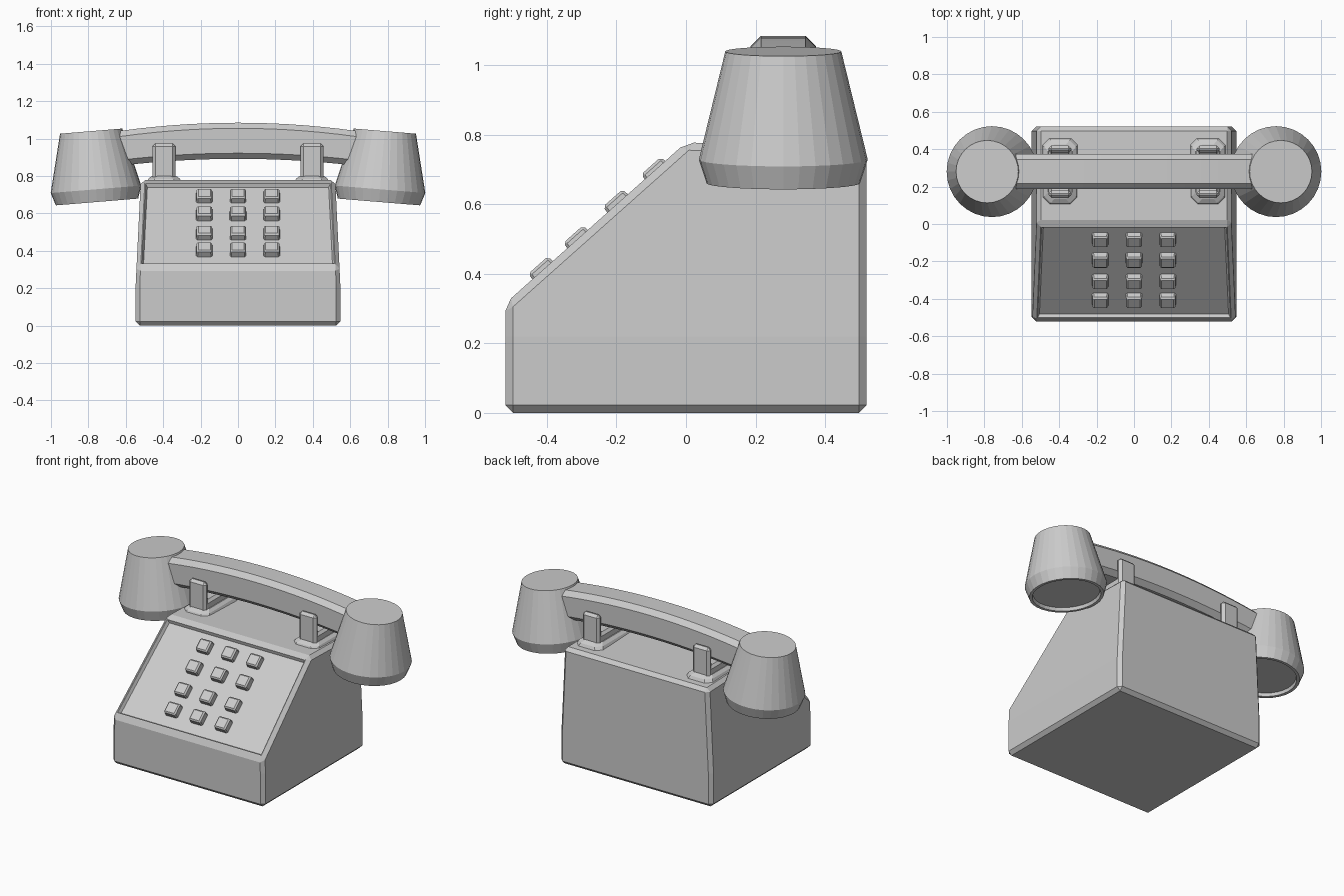
import bpy, bmesh, math
from mathutils import Matrix, Vector

if "Cube" in bpy.data.objects:
    bpy.data.objects.remove(bpy.data.objects["Cube"])

SLOPE = math.atan2(0.462, 0.52)


def make_object(name, bm, mirror=False, bevel=0):
    bmesh.ops.recalc_face_normals(bm, faces=bm.faces)
    mesh = bpy.data.meshes.new(name)
    bm.to_mesh(mesh)
    bm.free()
    ob = bpy.data.objects.new(name, mesh)
    bpy.context.collection.objects.link(ob)
    if bevel:
        mod = ob.modifiers.new("Bevel", 'BEVEL')
        mod.width = bevel
        mod.segments = 1
        mod.limit_method = 'ANGLE'
    if mirror:
        ob.modifiers.new("Mirror", 'MIRROR').use_mirror_merge = False
    return ob


def loft(bm, rings, caps=True):
    """Join equal-sized closed rings of points with quads."""
    rows = [[bm.verts.new(p) for p in ring] for ring in rings]
    for a, b in zip(rows, rows[1:]):
        for i in range(len(a)):
            j = (i + 1) % len(a)
            bm.faces.new((a[i], a[j], b[j], b[i]))
    if caps:
        bm.faces.new(rows[0])
        bm.faces.new(rows[-1])


def extrude_profile(profile, x0, x1):
    bm = bmesh.new()
    loft(bm, [[(x, y, z) for y, z in profile] for x in (x0, x1)])
    return bm


# Wedge body: straight foot, sides leaning in above, chamfered edges
bm = extrude_profile([(-0.52, 0), (0.52, 0), (0.52, 0.765), (0.0, 0.778), (-0.52, 0.315)], -1, 1)
bmesh.ops.bisect_plane(bm, geom=bm.verts[:] + bm.edges[:] + bm.faces[:],
                       plane_co=(0, 0, 0.22), plane_no=(0, 0, 1))
for v in bm.verts:
    v.co.x *= 0.547 - 0.027 * max(0, v.co.z - 0.22) / 0.555
bmesh.ops.recalc_face_normals(bm, faces=bm.faces)
edges = [e for e in bm.edges if e.calc_face_angle(0) > 0.4]
bmesh.ops.bevel(bm, geom=edges, offset=0.022, segments=1, affect='EDGES')

# Recessed keypad panel in the sloping face
bm.normal_update()
n = Vector((0, -math.sin(SLOPE), math.cos(SLOPE)))
panel = max((f for f in bm.faces if f.normal.dot(n) > 0.99), key=lambda f: f.calc_area())
bmesh.ops.inset_region(bm, faces=[panel], thickness=0.006)
bmesh.ops.inset_region(bm, faces=[panel], thickness=0.014, depth=-0.02)
make_object("body", bm)

# Keypad: four rows of three tapered keys
tilt = Matrix.Rotation(SLOPE, 4, 'X')
for r, (y, z) in enumerate([(-0.088, 0.697), (-0.198, 0.604), (-0.312, 0.500), (-0.413, 0.411)]):
    for c in range(3):
        bm = bmesh.new()
        bmesh.ops.create_cube(bm, size=1)
        for v in bm.verts:
            k = 0.9 if v.co.z > 0 else 1
            v.co = Vector((v.co.x * 0.09 * k, v.co.y * 0.084 * k, v.co.z * 0.05 - 0.006))
        bm.transform(Matrix.Translation(((c - 1) * 0.18, y, z)) @ tilt)
        make_object(f"key_{r + 1}_{c + 1}", bm, bevel=0.008)

# Cradle: forked prongs on flared feet
fork = [(0.14, 0.77), (0.14, 0.975), (0.18, 0.975), (0.18, 0.85),
        (0.38, 0.85), (0.38, 0.975), (0.42, 0.975), (0.42, 0.77)]
bm = extrude_profile(fork, 0.335, 0.458)
for v in bm.verts:
    if 0.15 < v.co.y < 0.41:
        continue
make_object("cradle_fork", bm, mirror=True, bevel=0.016)


def octagon(a, b, ch):
    """Chamfered rectangle with half sizes a, b."""
    return [(a, -b + ch), (a, b - ch), (a - ch, b), (-a + ch, b),
            (-a, b - ch), (-a, -b + ch), (-a + ch, -b), (a - ch, -b)]


bm = bmesh.new()
loft(bm, [[(0.395 + x, 0.28 + y, z) for x, y in octagon(a, b, 0.035)]
          for a, b, z in ((0.095, 0.178, 0.765), (0.085, 0.168, 0.785), (0.066, 0.145, 0.80))])
make_object("cradle_foot", bm, mirror=True)

# Handset grip: chamfered bar bowed upwards
bm = bmesh.new()
rings = []
for i in range(17):
    x = -0.72 + 0.09 * i
    top = 1.085 - 0.045 * (x / 0.64) ** 2
    low = 0.892 - 0.030 * (x / 0.57) ** 2
    mid, half = (top + low) / 2, (top - low) / 2
    rings.append([(x, 0.28 + y, mid + z) for y, z in octagon(0.094, half, 0.03)])
loft(bm, rings)
make_object("handset_grip", bm)

# Ear and mouth cups: tilted turned shapes with a recessed underside
profile = [(0.167, 0), (0.243, -0.312), (0.221, -0.38), (0.203, -0.38), (0.197, -0.36)]
bm = bmesh.new()
N = 32
loft(bm, [[(r * math.cos(2 * math.pi * i / N), r * math.sin(2 * math.pi * i / N), z)
           for i in range(N)] for r, z in profile])
bm.transform(Matrix.Translation((0.785, 0.28, 1.04)) @ Matrix.Rotation(math.radians(4.7), 4, 'Y'))
make_object("handset_cup", bm, mirror=True)
